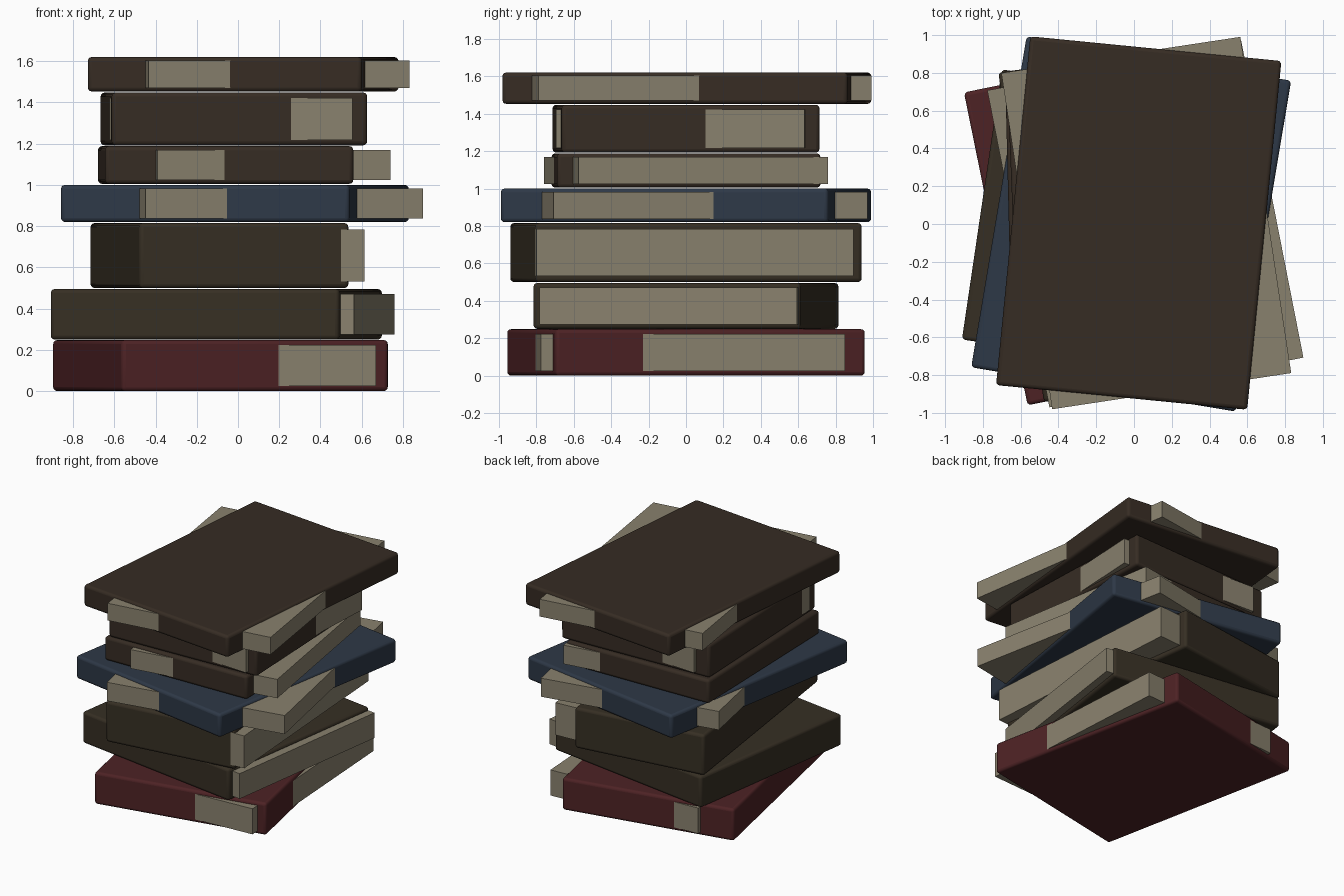
import bpy
import bmesh
from math import radians
from mathutils import Matrix

cube = bpy.data.objects.get("Cube")
if cube:
    bpy.data.objects.remove(cube, do_unlink=True)


def material(name, rgb):
    mat = bpy.data.materials.new(name)
    mat.use_nodes = True
    color = (*rgb, 1.0)
    mat.diffuse_color = color
    mat.node_tree.nodes["Principled BSDF"].inputs["Base Color"].default_value = color
    return mat


MATS = {
    "maroon": material("maroon", (0.075, 0.016, 0.018)),
    "olive": material("olive_brown", (0.037, 0.028, 0.017)),
    "brown": material("dark_brown", (0.037, 0.025, 0.017)),
    "blue": material("navy_blue", (0.027, 0.040, 0.063)),
    "paper": material("paper", (0.25, 0.22, 0.155)),
}


def block(name, center, size, angle, low, high, mat, bevel=0.0):
    """Upright box turned about z, with optional rounded edges."""
    bm = bmesh.new()
    bmesh.ops.create_cube(bm, size=1.0, matrix=Matrix.Diagonal((*size, high - low, 1)))
    mesh = bpy.data.meshes.new(name)
    bm.to_mesh(mesh)
    bm.free()
    mesh.materials.append(MATS[mat])
    obj = bpy.data.objects.new(name, mesh)
    obj.location = (*center, (low + high) / 2)
    obj.rotation_euler.z = radians(angle)
    bpy.context.collection.objects.link(obj)
    if bevel:
        mod = obj.modifiers.new("rounded_edges", "BEVEL")
        mod.width = bevel
        mod.segments = 3
        bpy.ops.object.select_all(action="DESELECT")
        obj.select_set(True)
        bpy.context.view_layer.objects.active = obj
        bpy.ops.object.shade_smooth_by_angle(angle=radians(35))
    return obj


# Bottom to top: color, z range, cover (center, size, angle), pages (same)
BOOKS = [
    ("maroon", 0.0, 0.248, ((-0.085, 0), (1.32, 1.69), 11.5), ((0.01, 0), (1.22, 1.63), 3.5)),
    ("olive", 0.25, 0.495, ((-0.105, 0), (1.416, 1.445), -8.4), ((-0.013, 0), (1.36, 1.39), -8.1)),
    ("olive", 0.5, 0.815, ((-0.09, 0), (1.025, 1.76), 7.85), ((0.07, 0.015), (0.97, 1.7), 4)),
    ("blue", 0.82, 1.0, ((-0.015, 0), (1.42, 1.776), -9.5), ((0.06, 0), (1.37, 1.71), 11.1)),
    ("brown", 1.005, 1.188, ((-0.06, 0), (1.205, 1.41), 1.4), ((0.065, 0), (1.145, 1.35), 9.3)),
    ("brown", 1.192, 1.448, ((-0.02, 0), (1.24, 1.38), 2.3), ((0, 0), (1.18, 1.33), -3)),
    ("brown", 1.453, 1.62, ((0.025, 0.005), (1.336, 1.855), -5.6), ((0.065, 0.005), (1.28, 1.8), 8.6)),
]

# Each book is a rounded cover with a page block twisted out of it
for i, (mat, low, high, cover, pages) in enumerate(BOOKS, 1):
    inset = 0.1 * (high - low)
    block(f"book_{i}_cover", *cover, low, high, mat, bevel=0.02)
    block(f"book_{i}_pages", *pages, low + inset, high - inset, "paper")
